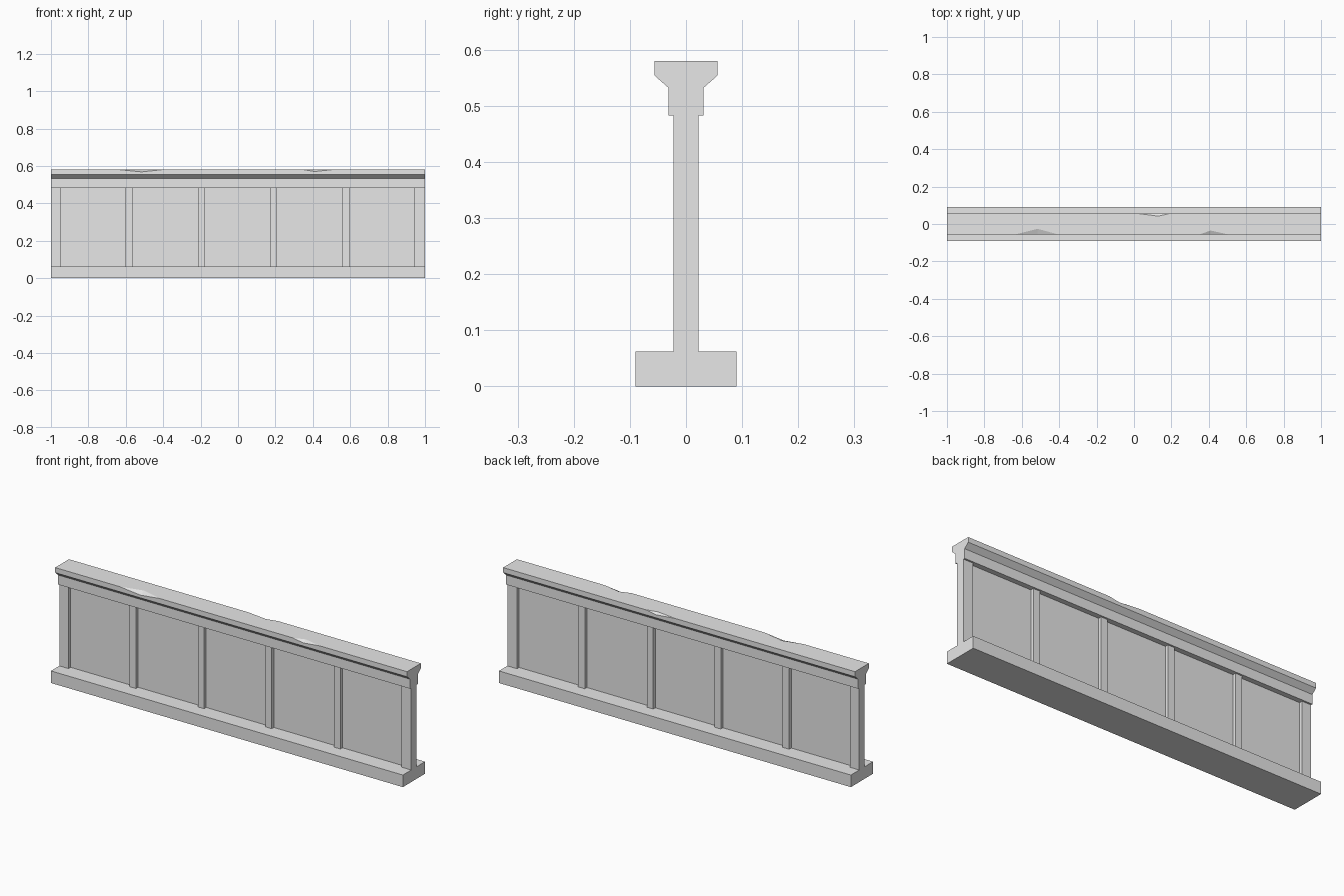
import bpy
import bmesh

if "Cube" in bpy.data.objects:
    bpy.data.objects.remove(bpy.data.objects["Cube"])

stone = bpy.data.materials.new("pale grey stone")
stone.diffuse_color = (0.8, 0.8, 0.8, 1)
stone.use_nodes = True
stone.node_tree.nodes["Principled BSDF"].inputs["Base Color"].default_value = stone.diffuse_color


def finish(name, bm):
    bmesh.ops.recalc_face_normals(bm, faces=bm.faces)
    mesh = bpy.data.meshes.new(name)
    bm.to_mesh(mesh)
    bm.free()
    mesh.materials.append(stone)
    obj = bpy.data.objects.new(name, mesh)
    bpy.context.collection.objects.link(obj)
    return obj


def box(name, x0, x1, half_y, z0, z1):
    bm = bmesh.new()
    bmesh.ops.create_cube(bm, size=1)
    for v in bm.verts:
        v.co.x = x0 if v.co.x < 0 else x1
        v.co.y = half_y if v.co.y > 0 else -half_y
        v.co.z = z0 if v.co.z < 0 else z1
    return finish(name, bm)


BASE_Z, NECK_Z, COVE_Z, LIP_Z, TOP_Z = 0.062, 0.483, 0.532, 0.554, 0.58
NECK_Y, CAP_Y = 0.031, 0.056

# Base slab and thin infill panel
box("base_slab", -1, 1, 0.09, 0, BASE_Z)
box("infill_panel", -0.99, 0.99, 0.005, BASE_Z, NECK_Z)

# Posts: wider at both ends
for i, (x0, x1) in enumerate([(-1, -0.948), (-0.602, -0.565), (-0.213, -0.177),
                              (0.171, 0.207), (0.56, 0.597), (0.945, 1)]):
    box(f"post_{i + 1}", x0, x1, 0.022, BASE_Z, NECK_Z)

# Cap rail with chipped top edges: (left x, tip x, right x, tip y, depth)
chips = {-1: [(-0.635, -0.515, -0.405, 0.026, 0.012),
              (0.35, 0.41, 0.505, 0.035, 0.010)],
         1: [(0.02, 0.13, 0.19, 0.042, 0.010)]}
bm = bmesh.new()
top_loops, ends = {}, {-1: [], 1: []}
for side in (-1, 1):
    rows = [[bm.verts.new((x, side * y, z)) for x in (-1, 1)]
            for y, z in ((NECK_Y, NECK_Z), (NECK_Y, COVE_Z), (CAP_Y, LIP_Z), (CAP_Y, TOP_Z))]
    # neck and flared cove
    for a, b in zip(rows[:2], rows[1:3]):
        bm.faces.new((a[0], a[1], b[1], b[0]))
    # upper band, notched where chipped
    edge, top = [rows[3][0]], [rows[3][0]]
    for x0, xt, x1, yt, depth in chips[side]:
        left, right = (bm.verts.new((x, side * CAP_Y, TOP_Z)) for x in (x0, x1))
        dip = bm.verts.new((xt, side * CAP_Y, TOP_Z - depth))
        tip = bm.verts.new((xt, side * yt, TOP_Z))
        bm.faces.new((left, dip, tip))
        bm.faces.new((dip, right, tip))
        edge += [left, dip, right]
        top += [left, tip, right]
    bm.faces.new(edge + [rows[3][1], rows[2][1], rows[2][0]])
    top_loops[side] = top + [rows[3][1]]
    for k, end in enumerate((-1, 1)):
        column = [r[k] for r in rows]
        ends[end] += column if side < 0 else column[::-1]
bm.faces.new(top_loops[-1] + top_loops[1][::-1])
for loop in ends.values():
    bm.faces.new(loop)
# underside of the neck
bm.faces.new((ends[-1][0], ends[1][0], ends[1][-1], ends[-1][-1]))
finish("cap_rail", bm)
